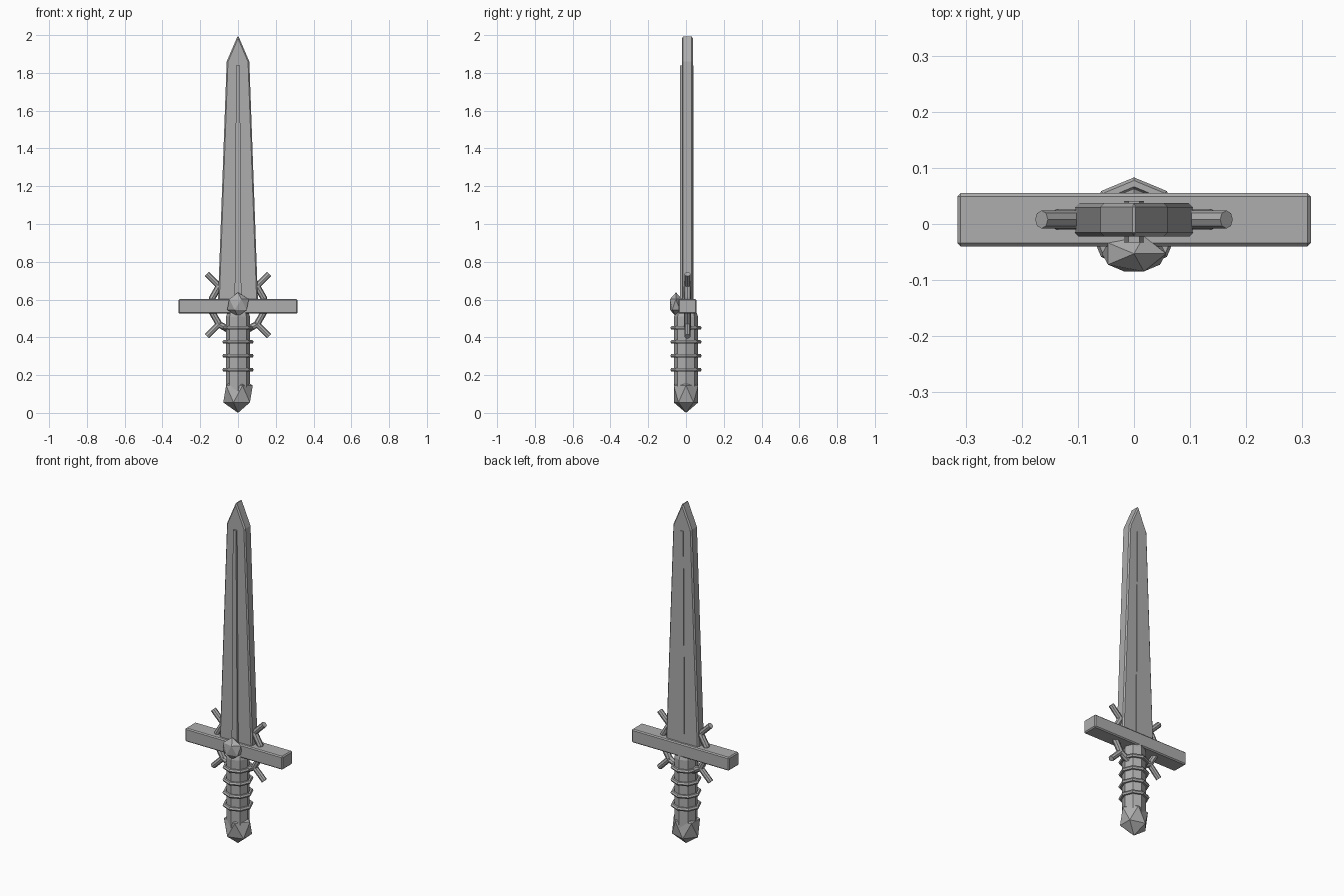
import bpy, bmesh, math
from mathutils import Matrix, Vector

cube = bpy.data.objects.get("Cube")
if cube:
    bpy.data.objects.remove(cube, do_unlink=True)

steel = bpy.data.materials.new("grey_steel")
steel.use_nodes = True
GREY = (0.42, 0.42, 0.42, 1)
steel.diffuse_color = GREY
steel.node_tree.nodes["Principled BSDF"].inputs["Base Color"].default_value = GREY


def finish(name, bm, bevel=0):
    """Turn a bmesh into a flat-shaded object, optionally bevelled."""
    bmesh.ops.recalc_face_normals(bm, faces=bm.faces)
    mesh = bpy.data.meshes.new(name)
    bm.to_mesh(mesh)
    bm.free()
    mesh.materials.append(steel)
    obj = bpy.data.objects.new(name, mesh)
    bpy.context.collection.objects.link(obj)
    if bevel:
        mod = obj.modifiers.new("edge_bevel", 'BEVEL')
        mod.width = bevel
        mod.segments = 1
    return obj


def plate(name, half_outline, y0, y1, bevel=0):
    """Extrude a mirrored (x, z) outline from y0 to y1."""
    left = [(-x, z) for x, z in reversed(half_outline) if x > 0]
    bm = bmesh.new()
    face = bm.faces.new([bm.verts.new((x, y0, z)) for x, z in half_outline + left])
    ext = bmesh.ops.extrude_face_region(bm, geom=[face])
    moved = [v for v in ext["geom"] if isinstance(v, bmesh.types.BMVert)]
    bmesh.ops.translate(bm, vec=(0, y1 - y0, 0), verts=moved)
    return finish(name, bm, bevel)


def gem(name, centre, radii):
    bm = bmesh.new()
    bmesh.ops.create_icosphere(bm, subdivisions=1, radius=1)
    bmesh.ops.scale(bm, vec=radii, verts=bm.verts)
    bmesh.ops.translate(bm, vec=centre, verts=bm.verts)
    return finish(name, bm)


def rod(name, start, end, r0, r1, sides):
    a, b = Vector(start), Vector(end)
    bm = bmesh.new()
    turn = (b - a).to_track_quat('Z', 'Y').to_matrix().to_4x4()
    bmesh.ops.create_cone(bm, cap_ends=True, segments=sides, radius1=r0, radius2=r1,
                          depth=(b - a).length,
                          matrix=Matrix.Translation((a + b) / 2) @ turn)
    return finish(name, bm)


def ring(name, centre, major, minor, segments, sides, turn=Matrix(), offset=0):
    bm = bmesh.new()
    loops = []
    for i in range(segments):
        a = math.tau * i / segments + offset
        loop = []
        for j in range(sides):
            b = math.tau * j / sides
            r = major + minor * math.cos(b)
            p = Vector((r * math.cos(a), r * math.sin(a), minor * math.sin(b)))
            loop.append(bm.verts.new(turn @ p + Vector(centre)))
        loops.append(loop)
    for i in range(segments):
        p, q = loops[i], loops[(i + 1) % segments]
        for j in range(sides):
            k = (j + 1) % sides
            bm.faces.new((p[j], q[j], q[k], p[k]))
    return finish(name, bm)


# Blade and its raised central rib
plate("blade", [(0, 0.56), (0.107, 0.56), (0.06, 1.86), (0, 2.0)], -0.022, 0.037, 0.007)
plate("blade_rib", [(0, 0.56), (0.018, 0.56), (0.01, 1.84), (0, 1.84)], -0.033, 0.041)

# Crossguard
plate("crossguard", [(0, 0.525), (0.315, 0.525), (0.315, 0.603), (0, 0.603)],
      -0.04, 0.055, 0.006)

# Grip with a slightly narrowed collar
rod("grip", (0, 0, 0.1), (0, 0, 0.51), 0.063, 0.063, 8)
rod("grip_collar", (0, 0, 0.51), (0, 0, 0.54), 0.063, 0.053, 8)
for i in range(4):
    ring(f"grip_ring_{i + 1}", (0, 0, 0.228 + 0.074 * i), 0.072, 0.011, 8, 6)

# Pommel and guard gem
gem("pommel", (0, 0, 0.1), (0.087, 0.076, 0.1))
gem("guard_gem", (0, -0.053, 0.574), (0.064, 0.037, 0.064))

# Halo ring behind the guard, with four diagonal spikes
HUB = Vector((0, 0.008, 0.57))
ring("halo_ring", HUB, 0.142, 0.018, 12, 8,
     Matrix.Rotation(math.pi / 2, 4, 'X'), math.pi / 12)
for name, sx, sz in (("upper_left", 1, 1), ("upper_right", -1, 1),
                     ("lower_left", 1, -1), ("lower_right", -1, -1)):
    out = Vector((sx, 0, sz)).normalized()
    rod("spike_" + name, HUB + out * 0.13, HUB + out * 0.233, 0.016, 0.016, 8)
